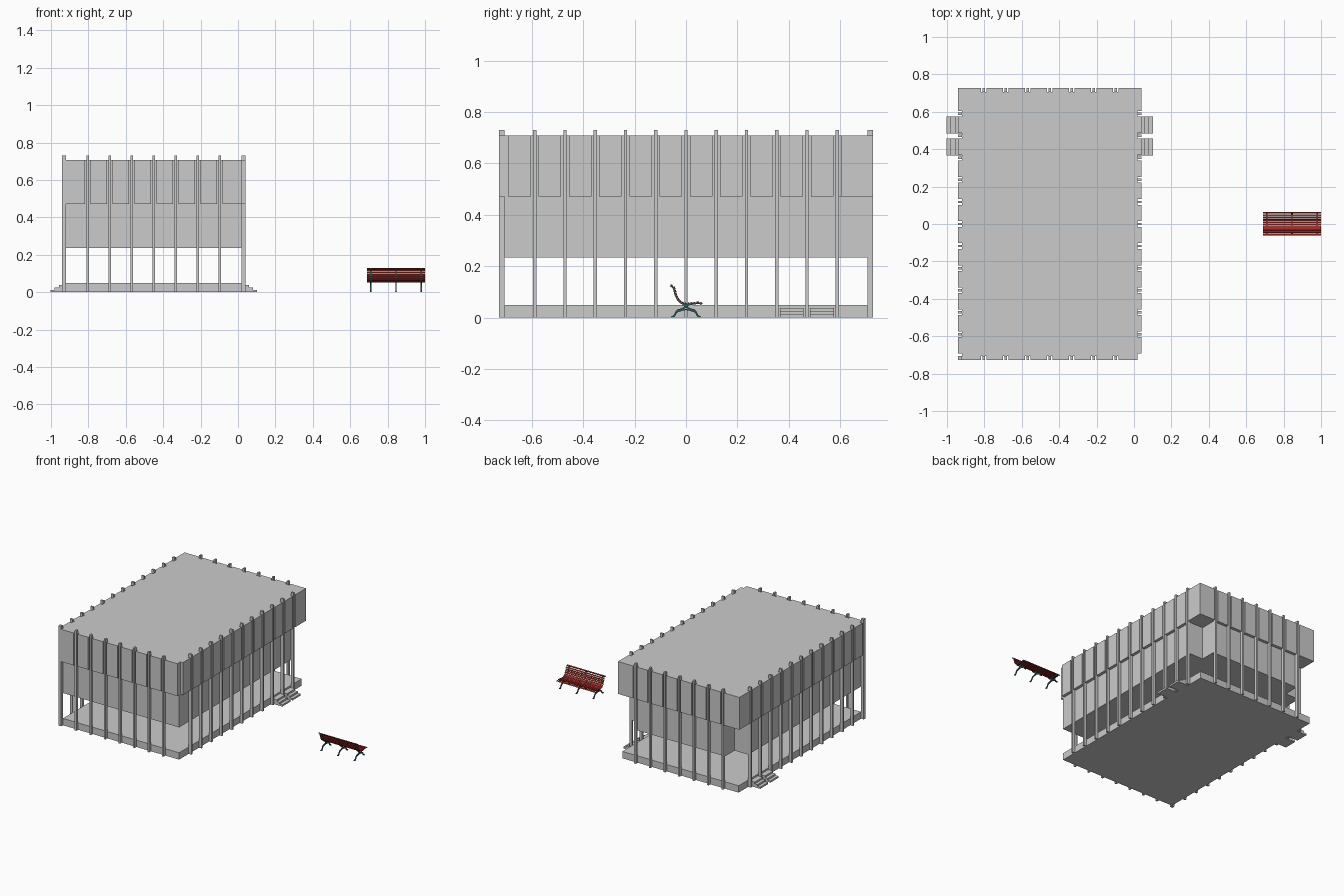
import bpy, bmesh, math
from mathutils import Vector

if "Cube" in bpy.data.objects:
    bpy.data.objects.remove(bpy.data.objects["Cube"])

def material(name, rgb):
    m = bpy.data.materials.new(name)
    m.diffuse_color = (*rgb, 1)
    m.use_nodes = True
    m.node_tree.nodes["Principled BSDF"].inputs["Base Color"].default_value = m.diffuse_color
    return m

RED = material("red_paint", (0.33, 0.025, 0.02))
GREEN = material("green_iron", (0.03, 0.10, 0.09))

def finish(name, bm, mat=None):
    bmesh.ops.recalc_face_normals(bm, faces=bm.faces[:])
    me = bpy.data.meshes.new(name)
    bm.to_mesh(me)
    bm.free()
    ob = bpy.data.objects.new(name, me)
    bpy.context.collection.objects.link(ob)
    if mat:
        me.materials.append(mat)
    return ob

def box(bm, x0, x1, y0, y1, z0, z1):
    vs = bmesh.ops.create_cube(bm, size=1)["verts"]
    for v in vs:
        v.co = ((x0 + x1) / 2 + v.co.x * (x1 - x0),
                (y0 + y1) / 2 + v.co.y * (y1 - y0),
                (z0 + z1) / 2 + v.co.z * (z1 - z0))
    return vs

def prism(name, outline, z0, z1):
    bm = bmesh.new()
    f = bm.faces.new([bm.verts.new((x, y, z0)) for x, y in outline])
    top = bmesh.ops.extrude_face_region(bm, geom=[f])["geom"]
    for v in top:
        if isinstance(v, bmesh.types.BMVert):
            v.co.z = z1
    return finish(name, bm)

# Building layout: outer and inner edges, column positions
X0, X1, Y0, Y1 = -0.94, 0.04, -0.727, 0.727
D = 0.021
x0, x1, y0, y1 = X0 + D, X1 - D, Y0 + D, Y1 - D
COL_X = [-0.45 + 0.1175 * i for i in range(-3, 4)]
COL_Y = [0.1178 * i for i in range(-5, 6)]
SLOT, HALF = 0.015, 0.0065

# Floor slab
bm = bmesh.new()
box(bm, x0, x1, y0, y1, 0, 0.05)
finish("floor_slab", bm)

# Middle storey, with recessed rear corners
nx0, nx1, ny = COL_X[0] - HALF, COL_X[-1] + HALF, COL_Y[-1] + HALF
prism("middle_storey", [(x0, y0), (x1, y0), (x1, ny), (nx1, ny), (nx1, y1),
                        (nx0, y1), (nx0, ny), (x0, ny)], 0.235, 0.472)

# Upper storey, slotted around every column and at the front corners
def slots(centres, edge, inner, along_x):
    pts = []
    for c in centres:
        s = SLOT if centres[0] < centres[-1] else -SLOT
        pts += [(c - s, edge), (c - s, inner), (c + s, inner), (c + s, edge)]
    return pts if along_x else [(b, a) for a, b in pts]

outline = [(x0, Y0)] + slots(COL_X, Y0, y0, True)
outline += [(x1, Y0), (x1, Y0 + 0.035), (X1, Y0 + 0.035)]
outline += slots(COL_Y, X1, x1, False) + [(X1, Y1)]
outline += slots(COL_X[::-1], Y1, y1, True) + [(X0, Y1)]
outline += slots(COL_Y[::-1], X0, x0, False)
outline += [(X0, Y0 + 0.035), (x0, Y0 + 0.035)]
prism("upper_storey", outline, 0.472, 0.708)

# Perimeter columns
bm = bmesh.new()
for c in COL_X:
    for a, b in ((Y0, y0), (y1, Y1)):
        box(bm, c - HALF, c + HALF, a, b, 0, 0.73)
for c in COL_Y:
    for a, b in ((X0, x0), (x1, X1)):
        box(bm, a, b, c - HALF, c + HALF, 0, 0.73)
box(bm, X0, x0, Y0, y0, 0, 0.73)
finish("columns", bm)

# Entrance steps on both long sides
bm = bmesh.new()
for ya in (0.365, 0.483):
    for i, reach in enumerate((0.083, 0.061, 0.039)):
        z0, z1 = i * 0.0125, (i + 1) * 0.0125
        box(bm, x1, x1 + reach, ya, ya + 0.093, z0, z1)
        box(bm, x0 - reach, x0, ya, ya + 0.093, z0, z1)
finish("entrance_steps", bm)

# Smooth path through profile points (y, z)
def spline(pts, n=8):
    p = [Vector(q) for q in pts]
    p = [2 * p[0] - p[1]] + p + [2 * p[-1] - p[-2]]
    out = []
    for i in range(1, len(p) - 2):
        a, b, c, d = p[i - 1:i + 3]
        for k in range(n):
            t = k / n
            out.append(0.5 * (2 * b + (c - a) * t + (2 * a - 5 * b + 4 * c - d) * t * t
                              + (3 * b - a - 3 * c + d) * t ** 3))
    return out + [p[-2]]

def strip(bm, path, xc, width, thick):
    rings = []
    for i, q in enumerate(path):
        t = (path[min(i + 1, len(path) - 1)] - path[max(i - 1, 0)]).normalized()
        n = Vector((-t.y, t.x)) * thick / 2
        rings.append([bm.verts.new((xc + sx * width / 2, q.x + s * n.x, q.y + s * n.y))
                      for sx, s in ((-1, -1), (1, -1), (1, 1), (-1, 1))])
    for r, s in zip(rings, rings[1:]):
        for k in range(4):
            bm.faces.new((r[k], r[(k + 1) % 4], s[(k + 1) % 4], s[k]))
    bm.faces.new(rings[0])
    bm.faces.new(rings[-1])

# Bench iron frames: seat rail, two curved legs, brace
rail = spline([(-0.061, 0.124), (-0.049, 0.115), (-0.040, 0.085), (-0.025, 0.061),
               (0, 0.051), (0.03, 0.054), (0.052, 0.056), (0.06, 0.051)])
legs = [spline([(s * 0.055, 0.003), (s * 0.045, 0.008), (s * 0.034, 0.027),
                (s * 0.012, 0.035), (s * -0.012, 0.052)]) for s in (-1, 1)]
brace = spline([(-0.036, 0.022), (0, 0.031), (0.036, 0.022)])
bm = bmesh.new()
for xc in (0.71, 0.845, 0.98):
    strip(bm, rail, xc, 0.006, 0.006)
    for leg in legs:
        strip(bm, leg, xc, 0.006, 0.007)
    strip(bm, brace, xc, 0.005, 0.004)
    for s in (-1, 1):
        box(bm, xc - 0.005, xc + 0.005, s * 0.054 - 0.005, s * 0.054 + 0.005, 0, 0.004)
finish("bench_frames", bm, GREEN)

# Bench slats spread evenly along the rail
lengths = [0]
for a, b in zip(rail, rail[1:]):
    lengths.append(lengths[-1] + (b - a).length)
bm = bmesh.new()
COUNT = 14
for k in range(COUNT):
    d = 0.004 + (lengths[-1] - 0.008) * k / (COUNT - 1)
    i = max(j for j in range(len(rail) - 1) if lengths[j] <= d)
    t = (rail[i + 1] - rail[i]).normalized()
    c = rail[i] + t * (d - lengths[i]) + Vector((-t.y, t.x)) * 0.0045
    strip(bm, [c - t * 0.0045, c + t * 0.0045], 0.845, 0.31, 0.005)
finish("bench_slats", bm, RED)
